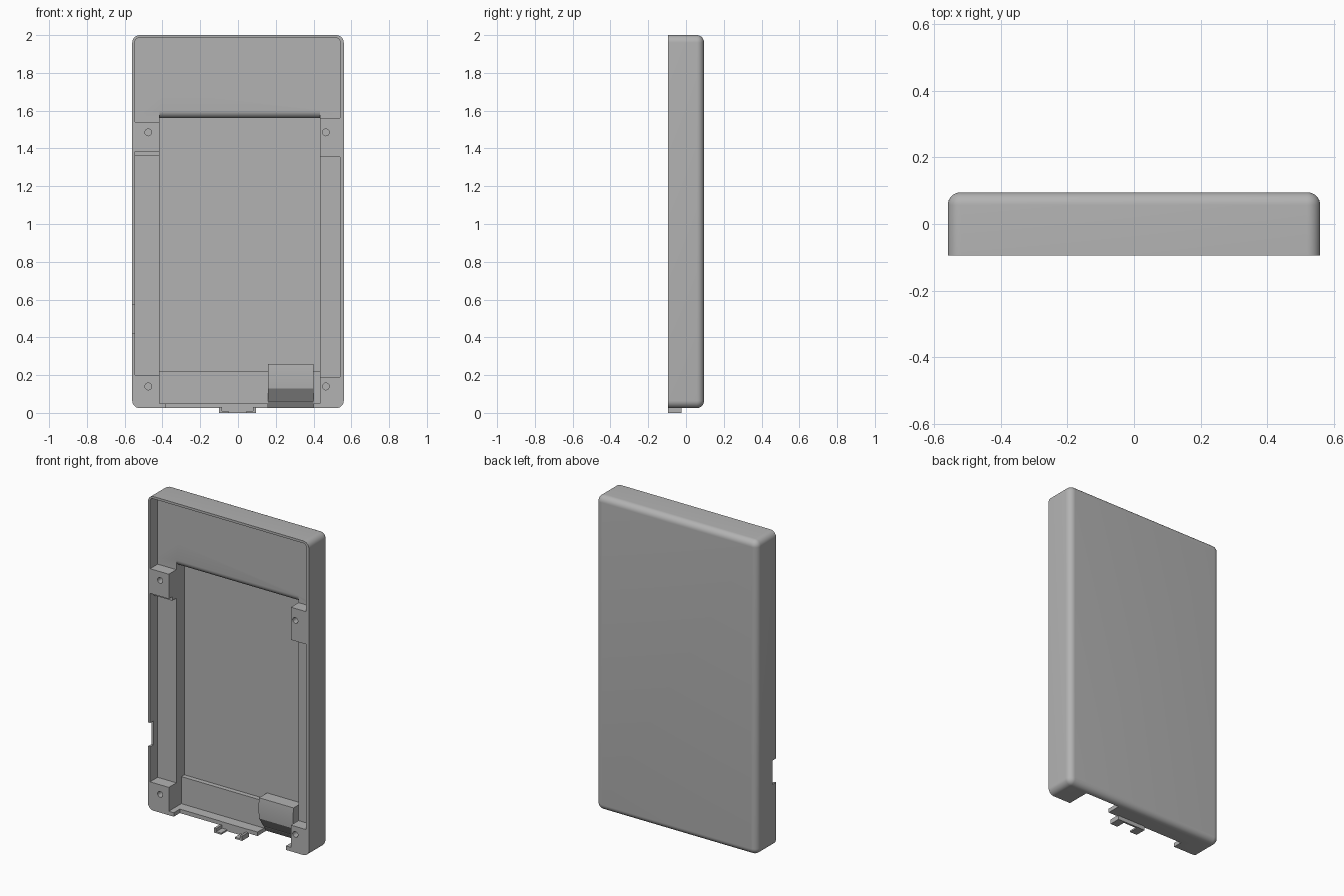
import bpy
import bmesh
from math import pi, sin, cos
from mathutils import Matrix

if "Cube" in bpy.data.objects:
    bpy.data.objects.remove(bpy.data.objects["Cube"])

grey = bpy.data.materials.new("plain_grey")
grey.use_nodes = True
COLOUR = (0.45, 0.45, 0.45, 1)
grey.diffuse_color = COLOUR
grey.node_tree.nodes["Principled BSDF"].inputs["Base Color"].default_value = COLOUR


def finish(name, bm):
    bmesh.ops.recalc_face_normals(bm, faces=bm.faces)
    mesh = bpy.data.meshes.new(name)
    bm.to_mesh(mesh)
    bm.free()
    mesh.materials.append(grey)
    obj = bpy.data.objects.new(name, mesh)
    bpy.context.collection.objects.link(obj)
    return obj


def box(name, x, y, z, corner=0, back=0):
    """Box from ranges; corner rounds edges along y, back rounds the rear rim."""
    bm = bmesh.new()
    bmesh.ops.create_cube(bm, size=1)
    for v in bm.verts:
        v.co = [r[0] if c < 0 else r[1] for c, r in zip(v.co, (x, y, z))]
    if corner:
        edges = [e for e in bm.edges if abs(e.verts[0].co.y - e.verts[1].co.y) > 0.001]
        bmesh.ops.bevel(bm, geom=edges, offset=corner, segments=8, profile=0.5, affect='EDGES')
    if back:
        edges = [e for e in bm.edges if all(abs(v.co.y - y[1]) < 1e-5 for v in e.verts)]
        bmesh.ops.bevel(bm, geom=edges, offset=back, segments=8, profile=0.5, affect='EDGES')
    return finish(name, bm)


def prism(name, x, profile):
    """Extrude a (y, z) profile between two x positions."""
    bm = bmesh.new()
    face = bm.faces.new([bm.verts.new((x[0], y, z)) for y, z in profile])
    ext = bmesh.ops.extrude_face_region(bm, geom=[face])["geom"]
    moved = [g for g in ext if isinstance(g, bmesh.types.BMVert)]
    bmesh.ops.translate(bm, verts=moved, vec=(x[1] - x[0], 0, 0))
    return finish(name, bm)


def hole(x, z):
    bm = bmesh.new()
    turn = Matrix.Translation((x, -0.1, z)) @ Matrix.Rotation(pi / 2, 4, 'X')
    bmesh.ops.create_cone(bm, cap_ends=True, segments=24, radius1=0.018,
                          radius2=0.018, depth=0.12, matrix=turn)
    return finish("screw_hole_cutter", bm)


def cut(target, cutter):
    mod = target.modifiers.new("cut", 'BOOLEAN')
    mod.operation = 'DIFFERENCE'
    mod.solver = 'EXACT'
    mod.object = cutter
    bpy.context.view_layer.objects.active = target
    bpy.ops.object.modifier_apply(modifier=mod.name)
    bpy.data.objects.remove(cutter)


FRONT, RAIL, FLOOR = -0.095, -0.02, 0.06
OPEN = (-0.2, RAIL)

# Outer shell with rounded corners and rear rim
case = box("case_shell", (-0.56, 0.56), (FRONT, 0.095), (0.025, 2), 0.04, 0.038)

# Upper compartment, reaching slightly lower on the +x side
cut(case, box("upper_cutter", (-0.545, 0.54), OPEN, (1.56, 1.985), 0.02))
cut(case, box("upper_cutter", (-0.545, -0.4), OPEN, (1.54, 1.7)))
cut(case, box("upper_cutter", (0.4, 0.54), OPEN, (1.56, 1.7)))

# Deep middle bay: bottom shelf, floor and rounded upper lip
lip = [(0.02 - 0.04 * sin(a), 1.6 - 0.04 * cos(a))
       for a in [i * pi / 16 for i in range(9)]]
bay = [(-0.2, 0.05), (0.03, 0.05), (0.03, 0.22), (FLOOR, 0.22), (FLOOR, 1.56)]
cut(case, prism("bay_cutter", (-0.415, 0.435), bay + lip + [(-0.2, 1.6)]))

# Side rails between the screw posts, with a small ledge on one side
cut(case, box("rail_cutter", (-0.545, -0.41), OPEN, (0.2, 1.36)))
cut(case, box("ledge_cutter", (-0.545, -0.41), (-0.2, -0.06), (1.35, 1.385)))
cut(case, box("rail_cutter", (0.43, 0.54), OPEN, (0.19, 1.355)))

# Bottom wall opening, cable exit and side notch
cut(case, box("opening_cutter", (-0.38, 0.4), (-0.2, -0.035), (-0.1, 0.06)))
cut(case, prism("exit_cutter", (0.16, 0.4),
                [(-0.2, 0.13), (-0.02, 0.13), (0.056, 0.02), (0.056, -0.1), (-0.2, -0.1)]))
cut(case, box("notch_cutter", (-0.6, -0.53), (-0.2, -0.06), (0.42, 0.57)))

# Screw holes in the four posts
for x in (-0.475, 0.465):
    for z in (0.14, 1.485):
        cut(case, hole(x, z))

# Hooded block above the cable exit
block = prism("cable_block", (0.16, 0.4),
              [(FLOOR, 0.26), (-0.02, 0.26), (-0.025, 0.2), (-0.02, 0.13), (0.055, 0.026),
               (FLOOR, 0.03)])

# Latch tab under the bottom wall: back plate and two forward flanges
parts = [case, block, box("latch_plate", (-0.1, 0.095), (-0.037, -0.025), (0, 0.05))]
for side, x in (("right", -0.1), ("left", 0.08)):
    parts.append(box("latch_flange_" + side, (x, x + 0.015), (FRONT, -0.03), (0, 0.03)))
    inner = x - 0.035 if side == "left" else x
    parts.append(box("latch_foot_" + side, (inner, inner + 0.05), (FRONT, -0.03), (0, 0.01)))

# Smooth the rounded surfaces, keep hard edges
for obj in parts:
    bpy.ops.object.select_all(action='DESELECT')
    obj.select_set(True)
    bpy.context.view_layer.objects.active = obj
    bpy.ops.object.shade_smooth_by_angle(angle=pi / 6)
